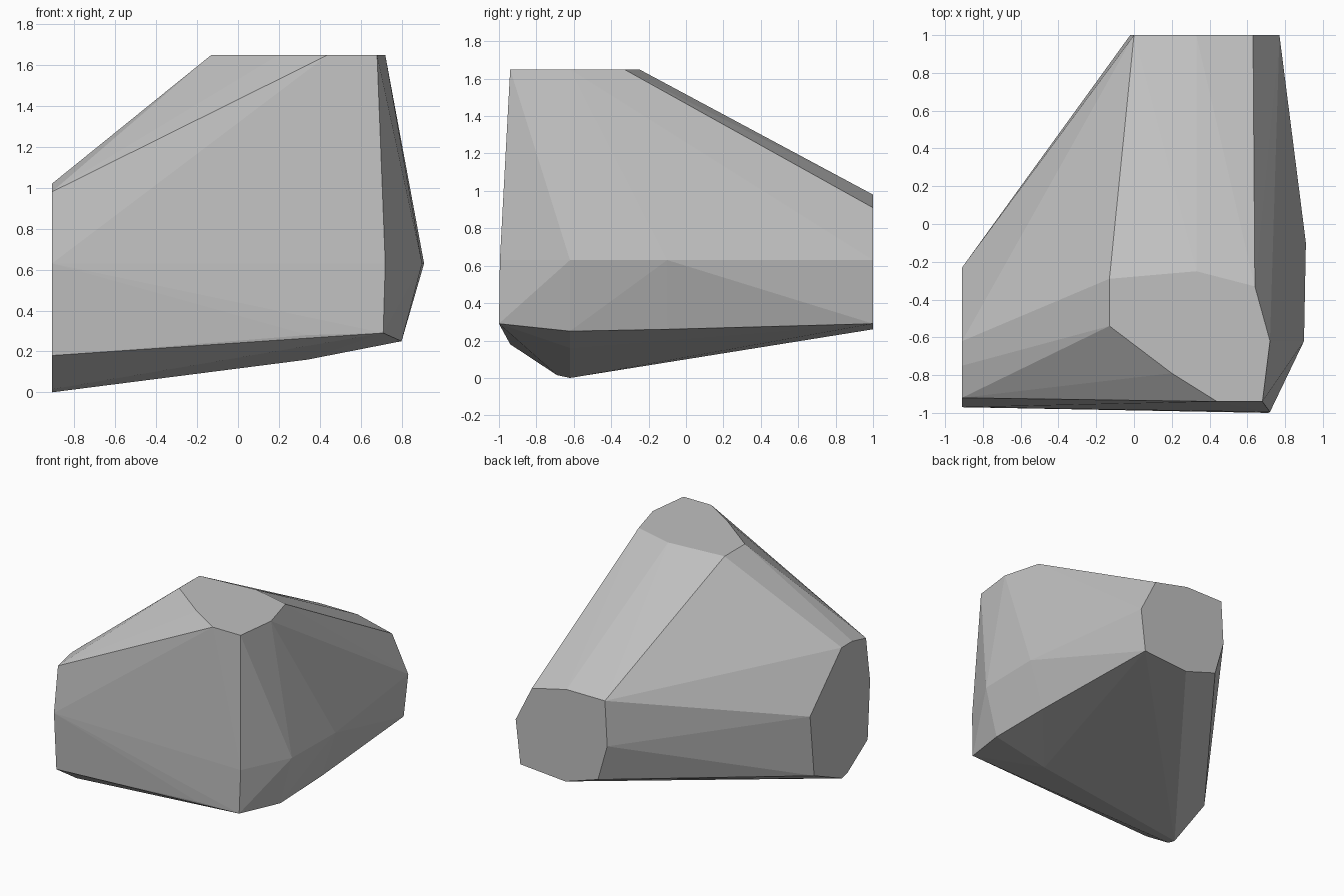
import bpy, bmesh

if "Cube" in bpy.data.objects:
    bpy.data.objects.remove(bpy.data.objects["Cube"])

# Material: one plain grey
grey = bpy.data.materials.new("plain grey")
grey.diffuse_color = (0.53, 0.53, 0.53, 1.0)
grey.use_nodes = True
grey.node_tree.nodes["Principled BSDF"].inputs["Base Color"].default_value = grey.diffuse_color

# Eight-sided end rings of the three arms, each flat in one plane
LEFT, BACK, TOP = -0.91, 1.0, 1.65
left_ring = [(-0.23, 0.63), (-0.62, 1.02), (-0.75, 1.02), (-0.92, 0.98), (-0.97, 0.63),
             (-0.94, 0.18), (-0.69, 0.015), (-0.62, 0.0), (-0.28, 0.15)]        # y, z
back_ring = [(0.77, 0.63), (0.63, 0.91), (0.33, 0.98), (0.0, 0.98), (-0.02, 0.63),
             (0.06, 0.35), (0.34, 0.26), (0.73, 0.29)]                          # x, z
top_ring = [(-0.13, -0.29), (-0.13, -0.54), (0.20, -0.79), (0.44, -0.94), (0.68, -0.94),
            (0.72, -0.62), (0.64, -0.33), (0.33, -0.25)]                        # x, y

# Elbow where the arms meet, at the right-front side
elbow = [(0.91, -0.10, 0.63), (0.90, -0.62, 0.63), (0.80, -0.62, 0.25), (0.79, -0.10, 0.26),
         (0.72, -0.995, 0.63), (0.71, -1.0, 0.29), (0.34, -0.99, 0.28), (0.34, -0.62, 0.16)]

points = [(LEFT, y, z) for y, z in left_ring]
points += [(x, BACK, z) for x, z in back_ring]
points += [(x, y, TOP) for x, y in top_ring]
points += elbow

# Faceted body: convex skin stretched over the rings and elbow
bm = bmesh.new()
for p in points:
    bm.verts.new(p)
result = bmesh.ops.convex_hull(bm, input=bm.verts[:])
loose = {g for g in result["geom_interior"] + result["geom_unused"]
         if isinstance(g, bmesh.types.BMVert)}
bmesh.ops.delete(bm, geom=list(loose), context='VERTS')
bmesh.ops.dissolve_limit(bm, angle_limit=0.004, verts=bm.verts[:], edges=bm.edges[:])
bmesh.ops.recalc_face_normals(bm, faces=bm.faces[:])

mesh = bpy.data.meshes.new("faceted_body")
bm.to_mesh(mesh)
bm.free()
mesh.materials.append(grey)
bpy.context.collection.objects.link(bpy.data.objects.new("faceted_body", mesh))
